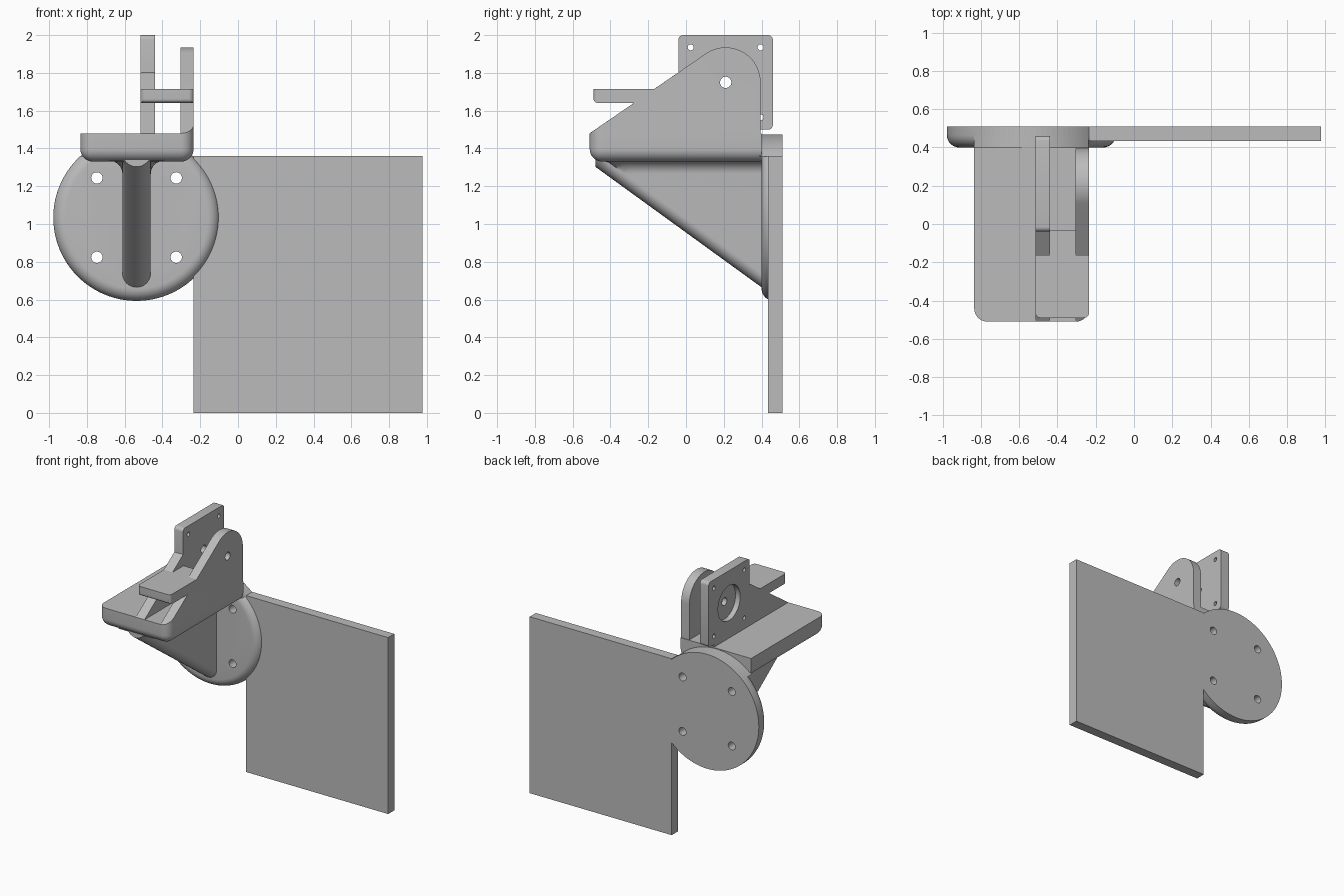
import bpy, bmesh, math
from mathutils import Vector, Matrix

if "Cube" in bpy.data.objects:
    bpy.data.objects.remove(bpy.data.objects["Cube"])

grey = bpy.data.materials.new("plain_grey")
grey.use_nodes = True
grey.diffuse_color = (0.5, 0.5, 0.5, 1)
grey.node_tree.nodes["Principled BSDF"].inputs["Base Color"].default_value = (0.5, 0.5, 0.5, 1)

parts = []


def finish(name, bm, keep=True):
    bmesh.ops.recalc_face_normals(bm, faces=bm.faces[:])
    mesh = bpy.data.meshes.new(name)
    bm.to_mesh(mesh)
    bm.free()
    mesh.materials.append(grey)
    obj = bpy.data.objects.new(name, mesh)
    bpy.context.collection.objects.link(obj)
    if keep:
        parts.append(obj)
    else:
        obj.hide_render = True
    return obj


def bevel_where(bm, rule, radius, segments=8):
    edges = [e for e in bm.edges if rule((e.verts[0].co + e.verts[1].co) / 2)]
    bmesh.ops.bevel(bm, geom=edges, offset=radius, segments=segments, profile=0.5, affect='EDGES')


def box(name, lo, hi, rule=None, radius=0.0, keep=True):
    lo, hi = Vector(lo), Vector(hi)
    bm = bmesh.new()
    bmesh.ops.create_cube(bm, size=1)
    for v in bm.verts:
        v.co = Vector([(lo[i] + hi[i]) / 2 + v.co[i] * (hi[i] - lo[i]) for i in range(3)])
    if rule:
        bevel_where(bm, rule, radius)
    return finish(name, bm, keep)


def prism(name, points, axis, start, end):
    """Extrude a (y, z) outline along x, or an (x, z) outline along y."""
    place = (lambda p, d: (d, *p)) if axis == 'X' else (lambda p, d: (p[0], d, p[1]))
    bm = bmesh.new()
    a = [bm.verts.new(place(p, start)) for p in points]
    b = [bm.verts.new(place(p, end)) for p in points]
    bm.faces.new(a)
    bm.faces.new(b)
    for i in range(len(a)):
        j = (i + 1) % len(a)
        bm.faces.new((a[i], a[j], b[j], b[i]))
    return finish(name, bm)


def cylinder(name, axis, centre, radius, depth, sides=32, keep=False, rule=None, bevel=0.0):
    turn = Matrix.Rotation(math.pi / 2, 4, 'Y' if axis == 'X' else 'X')
    bm = bmesh.new()
    bmesh.ops.create_cone(bm, cap_ends=True, segments=sides, radius1=radius, radius2=radius,
                          depth=depth, matrix=Matrix.Translation(centre) @ turn)
    if rule:
        bevel_where(bm, rule, bevel)
    return finish(name, bm, keep)


def combine(obj, tools, operation='DIFFERENCE'):
    for tool in tools:
        mod = obj.modifiers.new("cut", 'BOOLEAN')
        mod.object, mod.operation, mod.solver = tool, operation, 'EXACT'
    graph = bpy.context.evaluated_depsgraph_get()
    mesh = bpy.data.meshes.new_from_object(obj.evaluated_get(graph))
    obj.modifiers.clear()
    obj.data = mesh
    for tool in tools:
        bpy.data.objects.remove(tool)


def arc(cx, cz, r, start, end, steps):
    angles = [math.radians(start + (end - start) * i / steps) for i in range(steps + 1)]
    return [(cx + r * math.cos(t), cz + r * math.sin(t)) for t in angles]


MID, DISK_Z, DISK_R = -0.537, 1.034, 0.441
LEFT, RIGHT, FRONT, BACK, TOP = -0.835, -0.235, -0.51, 0.40, 1.48
PIVOT = (0.21, 1.75)

# Large back panel
box("back_panel", (RIGHT, 0.435, 0), (0.976, 0.51, 1.36))

# Round mounting disk with softened front rim and four screw holes
disk = cylinder("mounting_disk", 'Y', (MID, 0.455, DISK_Z), DISK_R, 0.11, 96, True,
                lambda m: m.y < 0.41, 0.065)
combine(disk, [cylinder("screw_cutter", 'Y', (MID + sx * 0.21, 0.455, DISK_Z + sz * 0.21), 0.03, 0.4)
               for sx in (-1, 1) for sz in (-1, 1)])

# Square-edged disk segment behind the shelf
prism("disk_top_segment", arc(MID, DISK_Z, DISK_R, 47.1, 132.9, 24), 'Y', BACK - 0.01, 0.51)

# Shelf with rounded underside
box("shelf", (LEFT, FRONT, 1.33), (RIGHT, BACK, TOP), lambda m: m.y < 0.39 and m.z < 1.47, 0.068)


# Sloping support rib: round lower edge, concave flare into the shelf
def rib_section(y):
    half, flare, roof = 0.075, 0.07, 1.335
    low = 0.665 + (BACK - y) * 0.725
    side = []
    for i in range(9):
        t = math.pi / 2 * i / 8
        side.append((half * math.sin(t), min(low + half * (1 - math.cos(t)), roof)))
    for i in range(9):
        t = math.pi / 2 * i / 8
        z = roof - flare + flare * math.sin(t)
        side.append((half + flare * (1 - math.cos(t)), max(z, side[8][1])))
    side.append((half + flare, 1.36))
    return [(-x, z) for x, z in reversed(side)] + side[1:]


bm = bmesh.new()
rings = []
for k in range(25):
    y = -0.48 + 0.9 * k / 24
    rings.append([bm.verts.new((MID + x, y, z)) for x, z in rib_section(y)])
for a, b in zip(rings, rings[1:]):
    for i in range(len(a)):
        j = (i + 1) % len(a)
        bm.faces.new((a[i], a[j], b[j], b[i]))
bm.faces.new(rings[0])
bm.faces.new(rings[-1])
bmesh.ops.remove_doubles(bm, verts=bm.verts[:], dist=0.0001)
finish("support_rib", bm)

# Right pivot wall, trimmed to the rounded corner of the shelf
outline = [(-0.55, 1.44), (0.395, 1.44)] + arc(*PIVOT, 0.185, 0, 124.5, 28) + [(-0.55, 1.4525)]
wall = prism("pivot_wall", outline, 'X', -0.305, RIGHT + 0.04)
combine(wall, [box("corner_trim", (LEFT, FRONT, 1.3), (RIGHT, 0.6, 2.1),
                   lambda m: m.y < -0.5 and 1.4 < m.z < 2, 0.068, keep=False)], 'INTERSECT')
combine(wall, [cylinder("pivot_cutter", 'X', (-0.27, *PIVOT), 0.03, 0.3)])

# Motor wall: square flange on a sloping web
r = 0.025
outline = [(FRONT, 1.45), (0.395, 1.45), (0.395, 1.5)]
outline += arc(0.46 - r, 1.5 + r, r, -90, 0, 5) + arc(0.46 - r, 2 - r, r, 0, 90, 5)
outline += arc(-0.04 + r, 2 - r, r, 90, 180, 5) + [(-0.04, 1.803), (FRONT, TOP)]
motor_wall = prism("motor_wall", outline, 'X', -0.515, -0.44)
cutters = [cylinder("bolt_cutter", 'X', (-0.48, PIVOT[0] + sy * 0.185, PIVOT[1] + sz * 0.185), 0.016, 0.3, 20)
           for sy in (-1, 1) for sz in (-1, 1)]
cutters.append(cylinder("shaft_cutter", 'X', (-0.48, *PIVOT), 0.03, 0.3))
cutters.append(cylinder("recess_cutter", 'X', (-0.53, *PIVOT), 0.135, 0.11, 48))
combine(motor_wall, cutters)

# Flat tab bridging the two walls
box("bridge_tab", (-0.515, -0.49, 1.64), (RIGHT, -0.035, 1.715),
    lambda m: m.y < -0.45 and m.z < 1.71, 0.025)

# Smooth shading with sharp edges kept
bpy.ops.object.select_all(action='DESELECT')
for obj in parts:
    obj.select_set(True)
bpy.context.view_layer.objects.active = parts[0]
bpy.ops.object.shade_smooth_by_angle(angle=math.radians(30))
